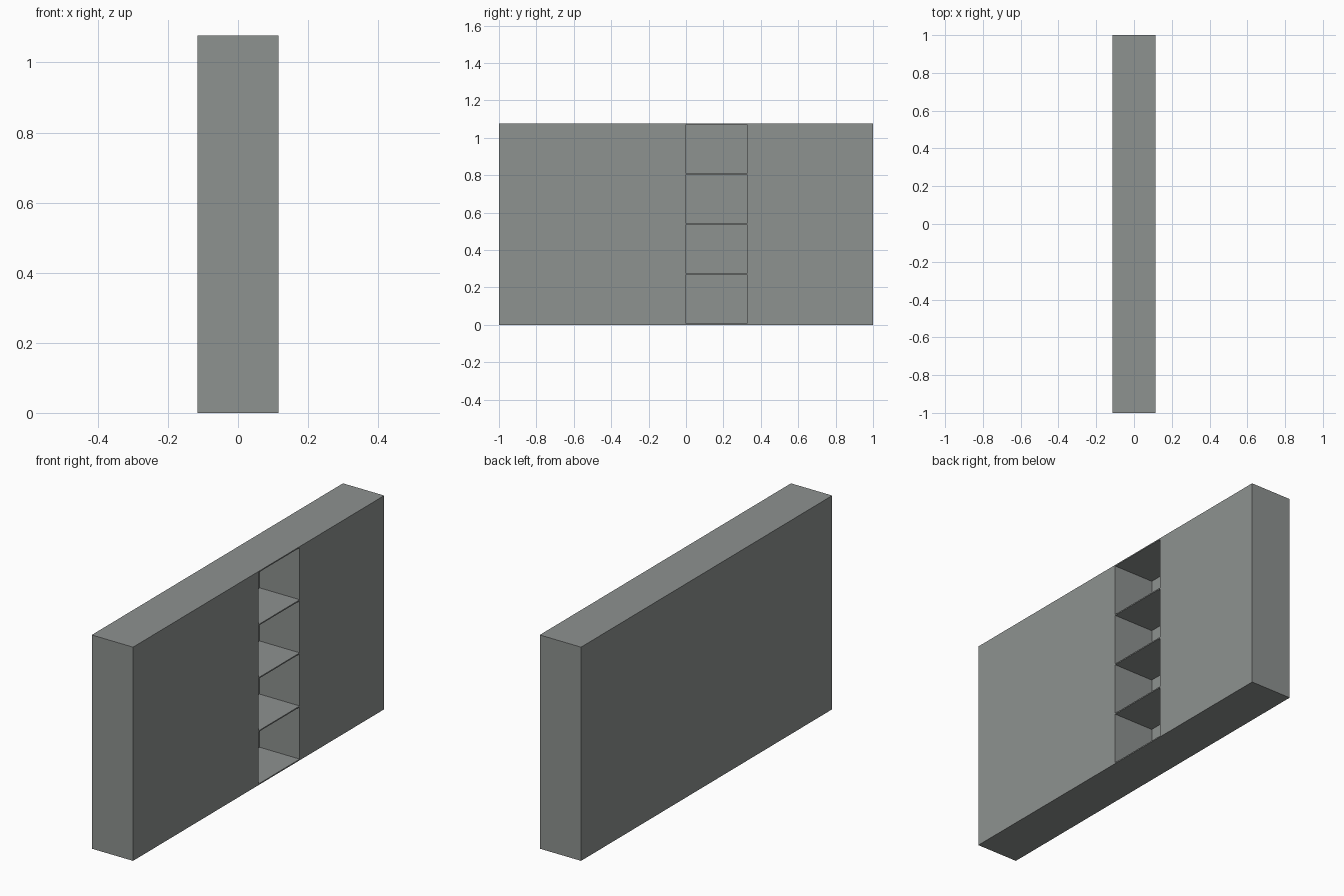
import bpy

if "Cube" in bpy.data.objects:
    bpy.data.objects.remove(bpy.data.objects["Cube"])

W, L, H = 0.23, 2.0, 1.077          # thickness, length, height
T = 0.006                           # shelf and back panel thickness
Y0, Y1 = 0.0, 0.327                 # niche opening
N = 4                               # number of compartments

grey = bpy.data.materials.new("concrete_grey")
grey.diffuse_color = (0.27, 0.287, 0.279, 1)
grey.use_nodes = True
grey.node_tree.nodes["Principled BSDF"].inputs["Base Color"].default_value = grey.diffuse_color


def box(name, lo, hi):
    bpy.ops.mesh.primitive_cube_add(
        size=1, location=[(a + b) / 2 for a, b in zip(lo, hi)])
    ob = bpy.context.object
    ob.name = name
    ob.scale = [b - a for a, b in zip(lo, hi)]
    bpy.ops.object.transform_apply(location=True, rotation=False, scale=True)
    ob.data.materials.append(grey)
    return ob


# solid wall
wall = box("wall_with_niches", (-W / 2, -L / 2, 0), (W / 2, L / 2, H))

# stacked compartments cut into the right side, leaving thin shelves and back
cell = (H - (N + 1) * T) / N
for i in range(N):
    z = T + i * (cell + T)
    cutter = box(f"niche_cutter_{i}", (-W / 2 + T, Y0, z), (W / 2 + 0.1, Y1, z + cell))
    mod = wall.modifiers.new("niche", 'BOOLEAN')
    mod.operation = 'DIFFERENCE'
    mod.solver = 'EXACT'
    mod.object = cutter
    bpy.context.view_layer.objects.active = wall
    bpy.ops.object.modifier_apply(modifier=mod.name)
    bpy.data.objects.remove(cutter, do_unlink=True)
